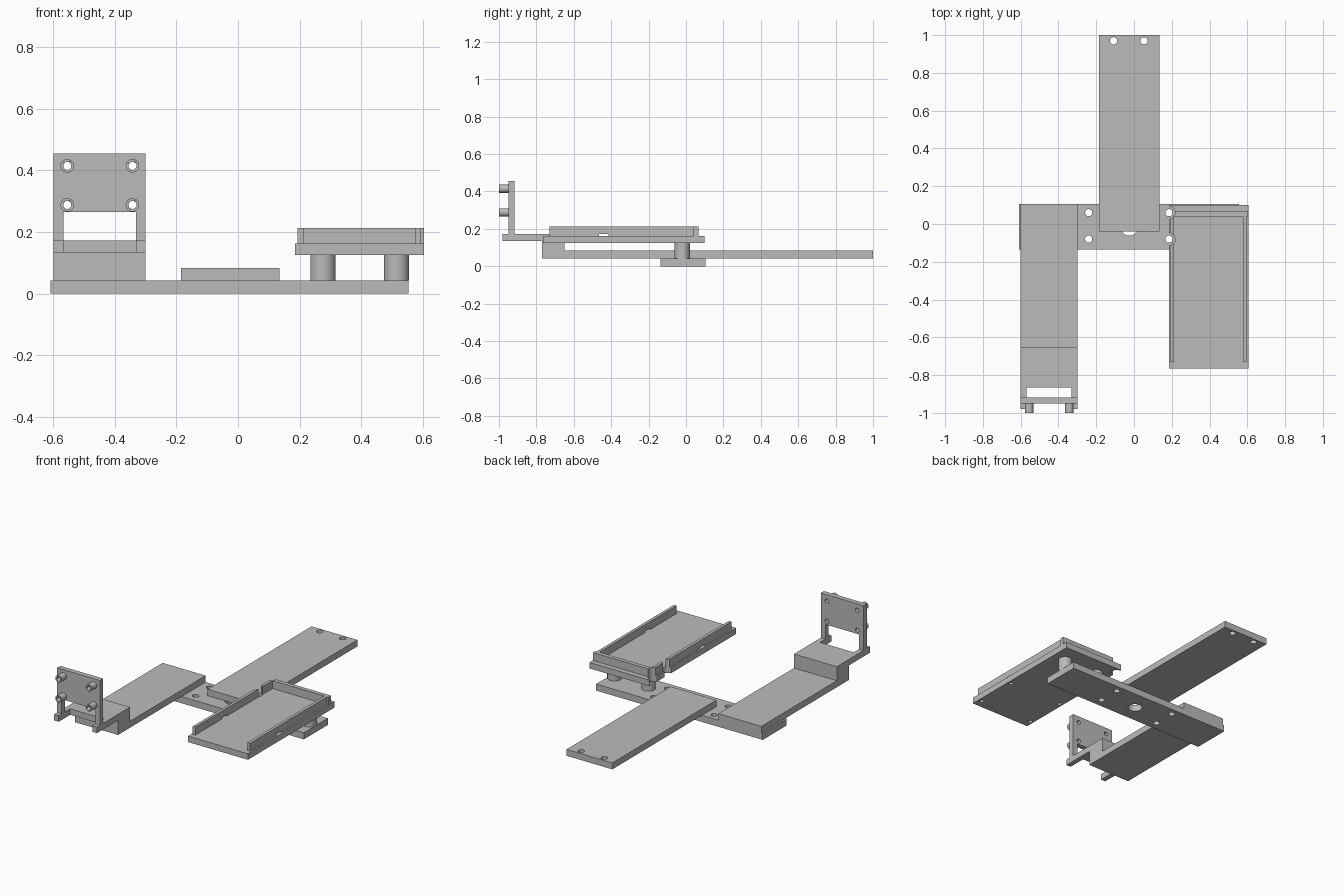
import bpy
import math
from mathutils import Vector

cube = bpy.data.objects.get("Cube")
if cube:
    bpy.data.objects.remove(cube, do_unlink=True)

GREY = (0.5, 0.5, 0.5, 1)
grey = bpy.data.materials.new("plain grey")
grey.use_nodes = True
grey.diffuse_color = GREY
grey.node_tree.nodes["Principled BSDF"].inputs["Base Color"].default_value = GREY


def box(name, x, y, z):
    """Box from (low, high) ranges on each axis."""
    lo, hi = Vector((x[0], y[0], z[0])), Vector((x[1], y[1], z[1]))
    bpy.ops.mesh.primitive_cube_add(size=1, location=(lo + hi) / 2)
    ob = bpy.context.object
    ob.name = name
    ob.scale = hi - lo
    bpy.ops.object.transform_apply(location=False, rotation=False, scale=True)
    ob.data.materials.append(grey)
    return ob


def rod(name, centre, radius, length, axis="z"):
    rot = (math.pi / 2, 0, 0) if axis == "y" else (0, 0, 0)
    bpy.ops.mesh.primitive_cylinder_add(vertices=32, radius=radius, depth=length,
                                        location=centre, rotation=rot)
    ob = bpy.context.object
    ob.name = name
    ob.data.materials.append(grey)
    bpy.ops.object.shade_smooth_by_angle()
    return ob


def cut(target, *cutters):
    for cutter in cutters:
        bpy.context.view_layer.objects.active = target
        mod = target.modifiers.new("cut", "BOOLEAN")
        mod.operation = "DIFFERENCE"
        mod.solver = "EXACT"
        mod.object = cutter
        bpy.ops.object.modifier_apply(modifier=mod.name)
        bpy.data.objects.remove(cutter, do_unlink=True)


# Cross bar with four screw holes and one large centre hole
bar = box("cross_bar", (-0.61, 0.555), (-0.135, 0.105), (0, 0.042))
cut(bar, rod("cutter", (-0.025, -0.02, 0), 0.042, 0.2))
for x in (-0.24, 0.185):
    for y in (0.06, -0.08):
        cut(bar, rod("cutter", (x, y, 0), 0.019, 0.2))

# Long rear tongue with two end holes
tongue = box("rear_tongue", (-0.185, 0.135), (-0.04, 1), (0.042, 0.083))
for x in (-0.108, 0.053):
    cut(tongue, rod("cutter", (x, 0.97, 0.06), 0.019, 0.2))

# Right arm, its step, and the forked shelf
ARM = (-0.6, -0.3)
SLOT = (-0.568, -0.332)
box("right_arm", ARM, (-0.65, 0.105), (0.042, 0.083))
box("arm_step", ARM, (-0.77, -0.65), (0.042, 0.134))
shelf = box("forked_shelf", ARM, (-0.98, -0.65), (0.134, 0.172))
cut(shelf, box("cutter", SLOT, (-1.1, -0.865), (0, 0.3)))

# Upright plate with an open window and four hollow standoffs
plate = box("upright_plate", ARM, (-0.95, -0.918), (0.172, 0.455))
cut(plate, box("cutter", SLOT, (-1.1, -0.8), (0.1, 0.265)))
for x in (-0.555, -0.343):
    for z in (0.288, 0.415):
        cut(plate, rod("cutter", (x, -0.93, z), 0.013, 0.2, "y"))
        standoff = rod("standoff", (x, -0.975, z), 0.022, 0.05, "y")
        cut(standoff, rod("cutter", (x, -0.975, z), 0.013, 0.2, "y"))

# Posts carrying the tray
for x in (0.276, 0.515):
    rod("tray_post", (x, -0.02, 0.0835), 0.041, 0.083)

# Tray floor with blind holes underneath
WALL = (0.163, 0.213)
floor = box("tray_floor", (0.185, 0.605), (-0.765, 0.1), (0.125, 0.163))
for x in (0.208, 0.582):
    for y in (-0.71, -0.44):
        cut(floor, rod("cutter", (x, y, 0.12), 0.013, 0.05))

# Tray walls, each side with a thin slot at its foot
left_wall = box("left_tray_wall", (0.576, 0.595), (-0.73, 0.041), WALL)
right_wall = box("right_tray_wall", (0.194, 0.213), (-0.73, 0.041), WALL)
back_wall = box("back_tray_wall", (0.194, 0.604), (0.041, 0.067), WALL)
for wall in (left_wall, right_wall):
    cut(wall, box("cutter", (0, 1), (-0.465, -0.415), (0.15, 0.173)))

# Round screwdriver clearances in the tray edge
for part in (floor, right_wall, back_wall):
    for y in (0.06, -0.08):
        cut(part, rod("cutter", (0.185, y, 0.17), 0.033, 0.2))
